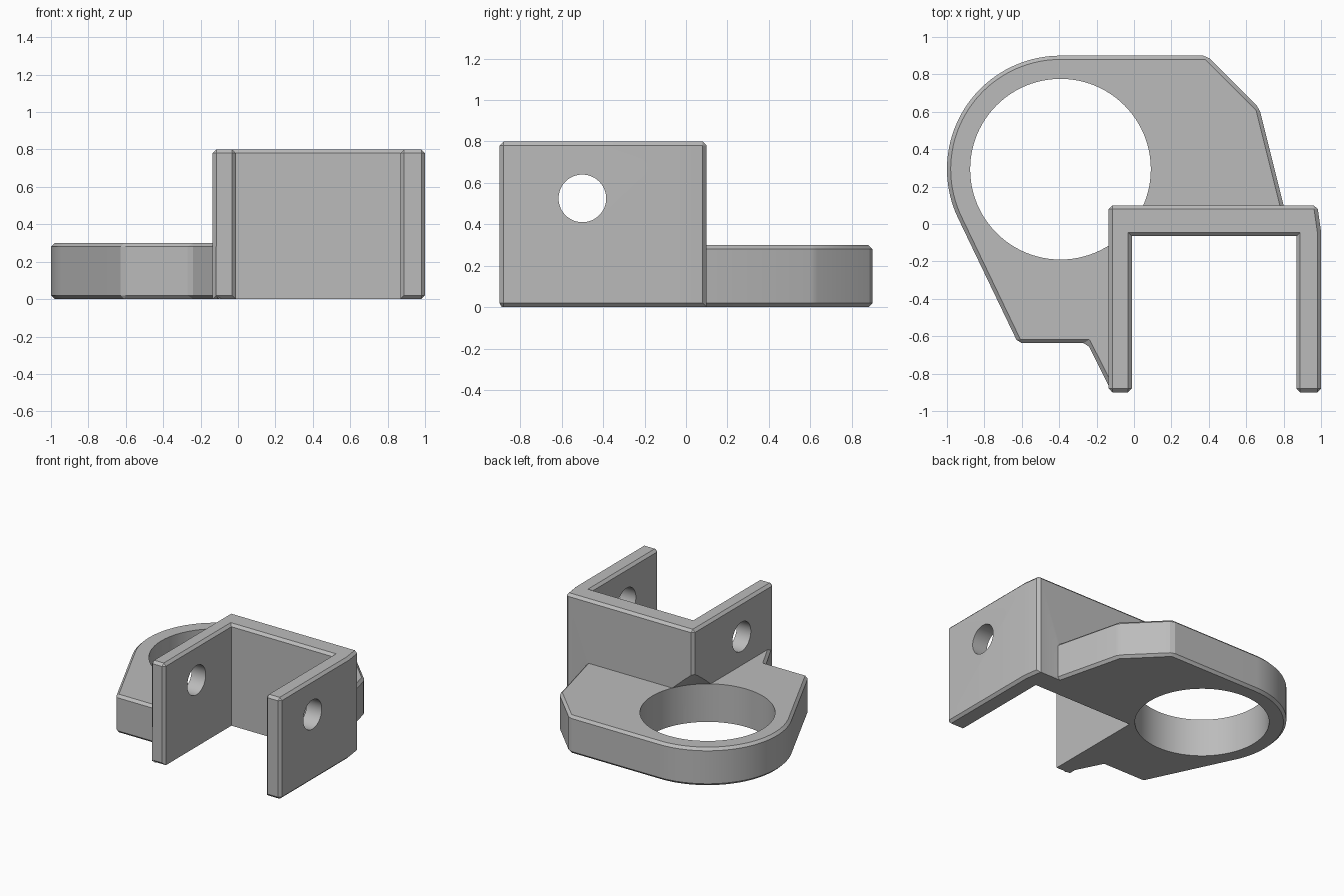
import bpy, bmesh, math
from mathutils import Vector

cube = bpy.data.objects.get("Cube")
if cube:
    bpy.data.objects.remove(cube, do_unlink=True)

grey = bpy.data.materials.new("plain grey")
grey.use_nodes = True
colour = (0.5, 0.5, 0.5, 1)
grey.diffuse_color = colour
grey.node_tree.nodes["Principled BSDF"].inputs["Base Color"].default_value = colour

CHAMFER = 0.02
PLATE_H, BRACKET_H = 0.3, 0.8
RING = Vector((-0.393, 0.293))
RING_R, HOLE_R = 0.607, 0.483


def add_object(name, bm):
    bmesh.ops.recalc_face_normals(bm, faces=bm.faces)
    mesh = bpy.data.meshes.new(name)
    bm.to_mesh(mesh)
    bm.free()
    mesh.materials.append(grey)
    ob = bpy.data.objects.new(name, mesh)
    bpy.context.collection.objects.link(ob)
    return ob


def chamfered_prism(name, outline, height, keep_sharp):
    """Extrude an outline and chamfer every sharp edge the rule does not exclude."""
    bm = bmesh.new()
    base = bm.faces.new([bm.verts.new((x, y, 0)) for x, y in outline])
    top = bmesh.ops.extrude_face_region(bm, geom=[base], use_keep_orig=True)["geom"]
    bmesh.ops.translate(bm, vec=(0, 0, height),
                        verts=[v for v in top if isinstance(v, bmesh.types.BMVert)])
    bmesh.ops.recalc_face_normals(bm, faces=bm.faces)
    edges = [e for e in bm.edges
             if e.calc_face_angle(0) > math.radians(25)
             and not keep_sharp((e.verts[0].co + e.verts[1].co) / 2, e)]
    bmesh.ops.bevel(bm, geom=edges, offset=CHAMFER, segments=1,
                    affect='EDGES', clamp_overlap=True)
    return add_object(name, bm)


def lathe_cutter(name, profile, location, rotation=(0, 0, 0), steps=96):
    """Solid of revolution from (radius, height) pairs."""
    bm = bmesh.new()
    rings = [[bm.verts.new((r * math.cos(a), r * math.sin(a), z))
              for a in (math.tau * i / steps for i in range(steps))] for r, z in profile]
    for low, high in zip(rings, rings[1:]):
        for i in range(steps):
            j = (i + 1) % steps
            bm.faces.new((low[i], low[j], high[j], high[i]))
    bm.faces.new(rings[0])
    bm.faces.new(rings[-1])
    ob = add_object(name, bm)
    ob.location, ob.rotation_euler = location, rotation
    ob.hide_render = True
    return ob


def combine(target, other, operation):
    """Apply a boolean and remove the helper object."""
    mod = target.modifiers.new(operation, 'BOOLEAN')
    mod.operation, mod.object, mod.solver = operation, other, 'EXACT'
    bpy.context.view_layer.objects.active = target
    bpy.ops.object.modifier_apply(modifier=mod.name)
    bpy.data.objects.remove(other, do_unlink=True)


# U-shaped bracket, open at the front
def bracket_sharp(mid, edge):
    vertical = abs(edge.verts[0].co.z - edge.verts[1].co.z) > 0.1
    if vertical:
        return -0.2 < mid.y < 0                     # inner corners
    if mid.z > 0.1:
        return False
    return mid.x < 0.9 and mid.y > -0.89            # underside joined to the plate


bracket = chamfered_prism("bracket", [
    (-0.135, -0.9), (-0.012, -0.9), (-0.012, -0.065), (0.868, -0.065), (0.868, -0.9),
    (1, -0.9), (1, -0.04), (0.98, 0.1), (-0.135, 0.1)], BRACKET_H, bracket_sharp)

# Ring plate: rounded end, sloped sides, and a root buried in the bracket walls
arc = [RING + RING_R * Vector((math.cos(a), math.sin(a)))
       for a in (math.radians(90 + 115 * i / 40) for i in range(41))]
outline = [(0.39, 0.9)] + [tuple(p) for p in arc] + [
    (-0.62, -0.637), (-0.25, -0.637), (-0.118, -0.9),
    (-0.07, -0.87), (-0.07, 0.02), (0.82, 0.02), (0.8, 0.1), (0.67, 0.62)]


def plate_sharp(mid, edge):
    buried = [v for v in edge.verts if v.co.x > -0.13 and v.co.y < 0.11]
    return len(buried) == 2


plate = chamfered_prism("ring_plate", outline, PLATE_H, plate_sharp)
combine(plate, bracket, 'UNION')

# Large hole, tapering at 45 degrees where it undercuts the bracket corner
ring_cutter = lathe_cutter("ring_cutter", [
    (HOLE_R, -0.1), (HOLE_R, PLATE_H), (0.1, PLATE_H + HOLE_R - 0.1)], (*RING, 0))
combine(plate, ring_cutter, 'DIFFERENCE')

# Cross hole through both bracket walls
pin_cutter = lathe_cutter("pin_cutter", [(0.115, -1), (0.115, 2)],
                          (0, -0.5, 0.525), (0, math.pi / 2, 0), 48)
combine(plate, pin_cutter, 'DIFFERENCE')

plate.name = "ring_mount_bracket"
bpy.ops.object.select_all(action='DESELECT')
plate.select_set(True)
bpy.context.view_layer.objects.active = plate
bpy.ops.object.shade_smooth_by_angle(angle=math.radians(20))
